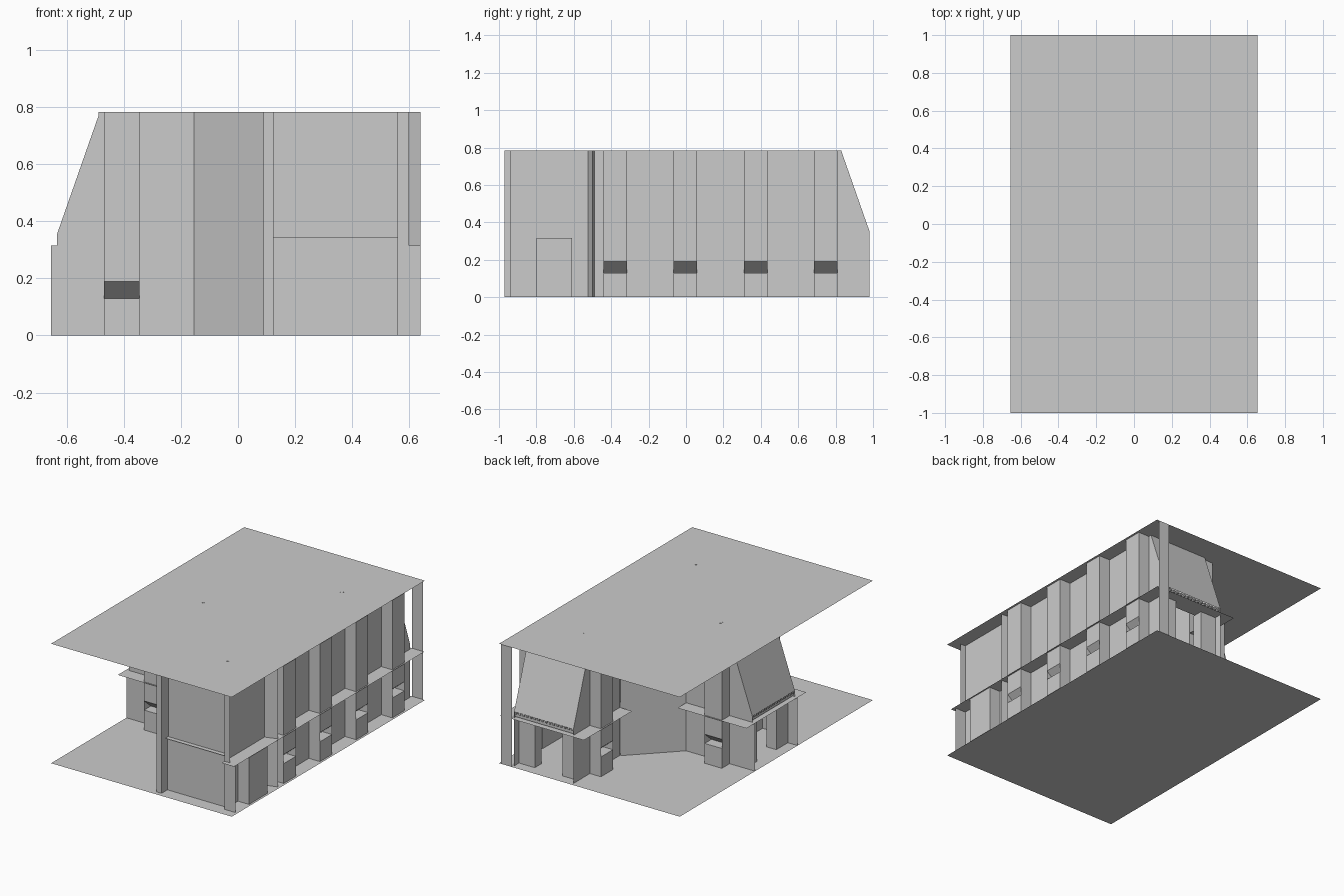
import bpy, math
from mathutils import Matrix, Vector

if "Cube" in bpy.data.objects:
    bpy.data.objects.remove(bpy.data.objects["Cube"])

H = 0.783      # ceiling height
LEDGE = 0.315  # height of the ledge running round the walls


def mesh(name, verts, faces):
    me = bpy.data.meshes.new(name)
    me.from_pydata([tuple(v) for v in verts], [], faces)
    ob = bpy.data.objects.new(name, me)
    bpy.context.collection.objects.link(ob)
    return ob


def sheet(name, plan, z0=0.0, z1=H, m=Matrix()):
    """Upright wall sheet following a plan outline."""
    n = len(plan)
    v = [m @ Vector((x, y, z)) for z in (z0, z1) for x, y in plan]
    return mesh(name, v, [(i, i + 1, n + i + 1, n + i) for i in range(n - 1)])


def plate(name, x0, x1, y0, y1, z, m=Matrix()):
    v = [m @ Vector(p) for p in ((x0, y0, z), (x1, y0, z), (x1, y1, z), (x0, y1, z))]
    return mesh(name, v, [(0, 1, 2, 3)])


def block(name, x0, x1, y0, y1, z0, z1, m=Matrix()):
    v = [m @ Vector((x, y, z)) for z in (z0, z1)
         for x, y in ((x0, y0), (x1, y0), (x1, y1), (x0, y1))]
    return mesh(name, v, [(3, 2, 1, 0), (4, 5, 6, 7), (0, 1, 5, 4),
                          (1, 2, 6, 5), (2, 3, 7, 6), (3, 0, 4, 7)])


def frame(x, y, deg):
    """Local frame: x runs along a wall, -y points outwards."""
    return Matrix.Translation((x, y, 0)) @ Matrix.Rotation(math.radians(deg), 4, 'Z')


def bay_wall(name, m, s0, s1, centres):
    """Wall on local y = 0 with narrow bays standing out at the given centres."""
    w, out = 0.0625, -0.08
    start = [(s0, 0)]
    for c in centres:
        sheet(name + "_panel", start + [(c - w, 0), (c - w, out)], m=m)
        start = [(c + w, out), (c + w, 0)]
        # bay front: plinth, sill, sloped apron and upper front
        prof = [(out, 0), (out, 0.13), (-0.01, 0.13), (out, 0.19), (out, H)]
        v = [m @ Vector((s, y, z)) for s in (c - w, c + w) for y, z in prof]
        mesh(name + "_bay", v, [(i, i + 5, i + 6, i + 1) for i in range(4)])
    sheet(name + "_panel", start + [(s1, 0)], m=m)
    plate(name + "_ledge", s0, s1, out - 0.01, 0, LEDGE, m)


def hooded_end(name, m, w):
    """Open doorway with side panels, a toothed mantel and a hood leaning back."""
    d = 0.07
    for s in (-1, 1):
        sheet(name + "_panel", [(s * w, d), (s * 0.1, d), (s * 0.1, d + 0.07)], 0, LEDGE, m)
    plate(name + "_mantel", -w, w, 0.0, 0.13, LEDGE, m)
    block(name + "_frieze", -w, w, 0.03, 0.13, LEDGE + 0.005, 0.355, m)
    for i in range(16):
        x = (w - 0.01) * (i / 7.5 - 1)
        block(name + "_tooth", x - 0.006, x + 0.006, 0.022, 0.03, 0.34, 0.353, m)
    v = [m @ Vector(p) for p in ((-w, .17, .355), (-w, .02, .355), (w, .02, .355),
                                 (w, .17, .355), (-w, .17, H), (w, .17, H))]
    mesh(name + "_hood", v, [(0, 1, 4), (1, 2, 5, 4), (2, 3, 5)])
    for s in (-1, 1):
        sheet(name + "_side", [(s * w, 0.17), (s * w, 0.02)], 0, 0.355, m)


# floor and ceiling
plate("floor", -0.655, 0.655, -1, 1, 0)
plate("ceiling", -0.655, 0.655, -1, 1, H)

# long right wall with four bays
bay_wall("right_wall", frame(0.56, 0, 90), -0.49, 0.83, [-0.378, -0.003, 0.372, 0.747])
sheet("right_fin", [(0.56, -0.525), (0.64, -0.50), (0.56, -0.49)])

# right front corner: wall, ledge, end fin and low box
sheet("corner_wall", [(0.56, -0.90), (0.56, -0.525)])
sheet("corner_pier", [(0.60, -0.94), (0.56, -0.94), (0.56, -0.90)])
sheet("corner_fin", [(0.56, -0.94), (0.64, -0.94)], 0, LEDGE)
plate("corner_ledge", 0.56, 0.65, -0.97, -0.49, LEDGE)
block("corner_box", 0.56, 0.64, -0.80, -0.61, 0, LEDGE)

# front wall in two levels
sheet("front_left_pier", [(0.125, -0.51), (0.125, -0.97), (0.09, -0.97)])
sheet("front_lower_panel", [(0.125, -0.91), (0.56, -0.91)], 0, 0.345)
plate("front_panel_ledge", 0.125, 0.56, -0.93, -0.89, 0.345)
sheet("front_upper_panel", [(0.125, -0.90), (0.56, -0.90)], 0.345, H)

# side wing: slanted walls joining the body, bay walls and hooded end
for s, side in ((-1, "front"), (1, "back")):
    sheet("slanted_wall_" + side, [(0.125, s * 0.50), (-0.155, s * 0.22)])
    sheet("wing_fin_" + side, [(-0.655, s * 0.22), (-0.62, s * 0.22)], 0, LEDGE)
bay_wall("wing_front", frame(0, -0.22, 0), -0.49, -0.155, [-0.408])
bay_wall("wing_back", frame(0, 0.22, 180), 0.155, 0.49, [0.408])
for s in (-1, 1):
    plate("wing_ledge", -0.655, -0.49, s * 0.22, s * 0.31, LEDGE)
hooded_end("wing_end", frame(-0.655, 0, -90), 0.22)

# back part of the body: left wall, hooded end and corner fin
bay_wall("body_left_wall", frame(0.13, 0, -90), -0.83, -0.50, [-0.747])
for x0, x1 in ((0.04, 0.13), (0.56, 0.65)):
    plate("back_ledge", x0, x1, 0.83, 1.0, LEDGE)
hooded_end("back_end", frame(0.345, 1.0, 180), 0.215)
sheet("back_corner_fin", [(0.64, 1.0), (0.56, 1.0)])

# small ceiling lamps
for x, y in ((-0.25, 0.0), (0.34, 0.59), (0.34, -0.59)):
    bpy.ops.mesh.primitive_cylinder_add(vertices=8, radius=0.014, depth=0.012,
                                        location=(x, y, H - 0.005))
    bpy.context.object.name = "ceiling_lamp"
